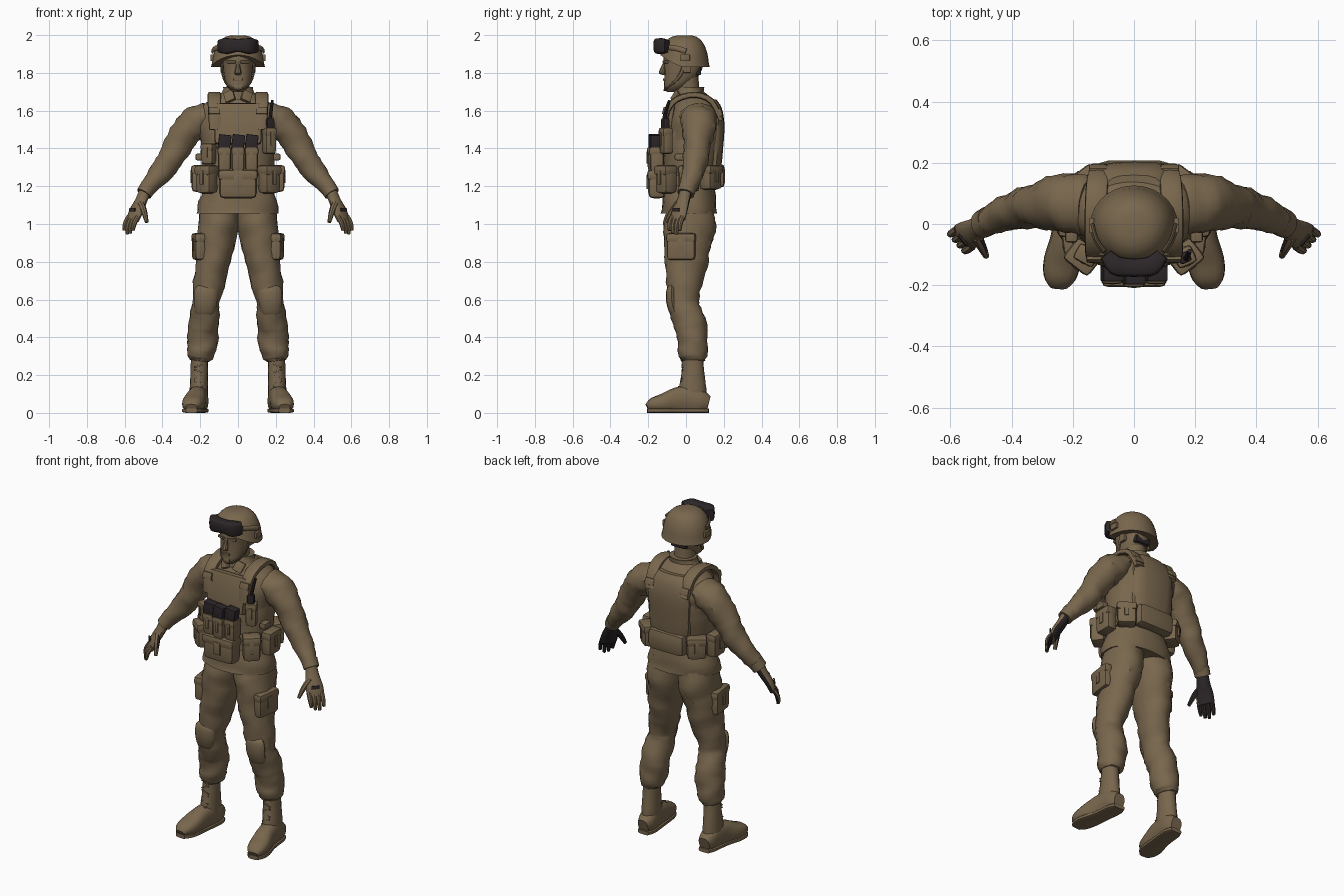
import bpy, bmesh, math, random
from mathutils import Vector, Matrix

random.seed(4)
cube = bpy.data.objects.get("Cube")
if cube:
    bpy.data.objects.remove(cube)


def material(name, colour):
    mat = bpy.data.materials.new(name)
    mat.use_nodes = True
    mat.diffuse_color = colour
    bsdf = mat.node_tree.nodes["Principled BSDF"]
    bsdf.inputs["Base Color"].default_value = colour
    bsdf.inputs["Roughness"].default_value = 0.9
    return mat


TAN = material("khaki_tan", (0.19, 0.135, 0.075, 1))
DARK = material("dark_charcoal", (0.025, 0.019, 0.021, 1))
X, Y, Z = Vector((1, 0, 0)), Vector((0, 1, 0)), Vector((0, 0, 1))


def finish(bm, name, mat=TAN, mirror=False, rule=None):
    """Turn a bmesh into one object, or into a left and right pair."""
    bmesh.ops.recalc_face_normals(bm, faces=bm.faces)
    bm.normal_update()
    if rule:
        for f in bm.faces:
            f.material_index = int(rule(f.normal))
    for side in (("left_", "right_") if mirror else ("",)):
        if side == "right_":
            bmesh.ops.scale(bm, vec=(-1, 1, 1), verts=bm.verts)
            bmesh.ops.reverse_faces(bm, faces=bm.faces)
        mesh = bpy.data.meshes.new(side + name)
        bm.to_mesh(mesh)
        mesh.materials.append(mat)
        if rule:
            mesh.materials.append(DARK)
        mesh.shade_smooth()
        mesh.set_sharp_from_angle(angle=math.radians(36))
        bpy.context.collection.objects.link(bpy.data.objects.new(side + name, mesh))
    bm.free()


def spline(rings, steps):
    """Smooth in-between rings."""
    pts = [Vector(r) for r in rings]
    out = []
    for i in range(len(pts) - 1):
        a, b, c, d = pts[max(i - 1, 0)], pts[i], pts[i + 1], pts[min(i + 2, len(pts) - 1)]
        for k in range(steps):
            t = k / steps
            out.append(b + (c - a) * t / 2 + (a - b * 2.5 + c * 2 - d / 2) * t * t
                       + (b * 1.5 - a / 2 - c * 1.5 + d / 2) * t ** 3)
    return out + [pts[-1]]


def loft(name, rings, ref=X, flat=False, n=16, steps=3, fold=0.0, power=1.0, floor=None, **kw):
    """Skin rings of (x, y, z, half width, half depth); fold adds cloth creases."""
    bm = bmesh.new()
    path = spline(rings, steps)
    loops = []
    for i, p in enumerate(path):
        ahead, behind = path[min(i + 1, len(path) - 1)], path[max(i - 1, 0)]
        t = Z if flat else Vector((ahead - behind)[:3]).normalized()
        u = (ref - t * ref.dot(t)).normalized()
        v = t.cross(u)
        bulge = random.uniform(-fold, fold)
        loop = []
        for k in range(n):
            ang = math.tau * k / n
            c, s = math.cos(ang), math.sin(ang)
            r = 1 + bulge + random.uniform(-fold, fold) + fold * math.sin(2 * ang + i)
            co = Vector(p[:3]) + u * (p[3] * r * math.copysign(abs(c) ** power, c)) \
                + v * (p[4] * r * math.copysign(abs(s) ** power, s))
            if floor is not None:
                co.z = max(co.z, floor)
            loop.append(bm.verts.new(co))
        loops.append(loop)
    for a, b in zip(loops, loops[1:]):
        for k in range(n):
            bm.faces.new((a[k], a[(k + 1) % n], b[(k + 1) % n], b[k]))
    bm.faces.new(loops[0])
    bm.faces.new(loops[-1])
    finish(bm, name, **kw)


def box(name, at, size, turn=0, lean=0, roll=0, soft=0.25, **kw):
    """Rounded block; turn is about z, lean about x, roll about y, in degrees."""
    bm = bmesh.new()
    bmesh.ops.create_cube(bm, size=1)
    bmesh.ops.scale(bm, vec=size, verts=bm.verts)
    bmesh.ops.bevel(bm, geom=bm.edges[:], offset=min(size) * soft, segments=2,
                    profile=0.6, affect="EDGES")
    rot = [Matrix.Rotation(math.radians(a), 4, ax) for a, ax in ((turn, "Z"), (lean, "X"), (roll, "Y"))]
    bm.transform(Matrix.Translation(at) @ rot[0] @ rot[1] @ rot[2])
    finish(bm, name, **kw)


def pouch(name, at, size, turn=0, **kw):
    """Pouch body with an overlapping lid and a closing tab on its outer (-y) side."""
    w, d, h = size
    box(name, at, size, turn, soft=.35, **kw)
    m = Matrix.Translation(at) @ Matrix.Rotation(math.radians(turn), 4, "Z")
    box(name + "_lid", m @ Vector((0, -d * 0.04, h * 0.33)), (w * 1.05, d * 1.04, h * 0.36), turn, soft=.35, **kw)
    box(name + "_tab", m @ Vector((0, -d * 0.54, h * 0.08)), (w * 0.22, d * 0.1, h * 0.5), turn, **kw)


# Jacket, collar and neck
loft("jacket", [(0, .015, 1.055, .218, .15), (0, .018, 1.12, .205, .143), (0, .02, 1.22, .18, .13),
                (0, .03, 1.34, .178, .135), (0, .04, 1.45, .2, .145), (0, .05, 1.55, .215, .14),
                (0, .05, 1.615, .2, .12), (0, .045, 1.66, .14, .095), (0, .025, 1.7, .08, .07)],
     flat=True, n=28, fold=.017, power=.9)
loft("collar", [(0, .025, 1.66, .105, .085), (0, .02, 1.69, .088, .075), (0, .025, 1.725, .078, .07)],
     flat=True, fold=.02)
box("collar_point", (.045, -.055, 1.675), (.055, .02, .06), turn=25, lean=-25, roll=25, mirror=True)
loft("neck", [(0, .02, 1.64, .062, .06), (0, .01, 1.72, .06, .06), (0, .005, 1.8, .06, .06)], flat=True)

# Head and face
loft("head", [(0, -.068, 1.7, .028, .035), (0, -.055, 1.728, .058, .06), (0, -.03, 1.77, .072, .085),
              (0, -.015, 1.82, .079, .1), (0, -.01, 1.88, .081, .108), (0, -.01, 1.94, .07, .09)],
     flat=True, n=20, power=.9)
loft("nose", [(0, -.11, 1.855, .01, .01), (0, -.12, 1.825, .013, .015), (0, -.128, 1.8, .018, .016),
              (0, -.115, 1.788, .012, .008)], flat=True, n=8)
box("brow", (.034, -.106, 1.858), (.05, .022, .014), turn=18, mirror=True)
box("lips", (0, -.113, 1.764), (.046, .016, .014))
box("chin", (0, -.1, 1.725), (.048, .035, .035), soft=.4)
box("ear", (.084, .005, 1.83), (.018, .04, .06), mirror=True)
box("nape", (0, .05, 1.81), (.1, .06, .045), mat=DARK)

# Helmet dome, its rim dipping from brow to ears and nape
bm = bmesh.new()
count, levels, rows = 28, 10, []
for j in range(levels):
    lift = math.pi / 2 * j / levels
    row = []
    for k in range(count):
        ang = math.tau * k / count
        back = math.sin(ang)
        rim = 1.83 + .065 * max(-back, 0) ** 1.5
        r = math.cos(lift) ** .65 * (1.04 if j == 0 else 1)
        row.append(bm.verts.new((.138 * r * math.cos(ang), -.005 + .126 * r * back,
                                 rim + (2 - rim) * math.sin(lift))))
    rows.append(row)
for a, b in zip(rows, rows[1:]):
    for k in range(count):
        bm.faces.new((a[k], a[(k + 1) % count], b[(k + 1) % count], b[k]))
bm.faces.new(rows[0])
bm.faces.new(rows[-1])
finish(bm, "helmet")
loft("chin_strap", [(.09, .0, 1.87, .012, .005), (.082, -.03, 1.79, .01, .005),
                    (.056, -.082, 1.735, .01, .005), (0, -.112, 1.708, .01, .005)], ref=Y, n=8, mirror=True)
box("helmet_cover_clip", (.138, -.005, 1.88), (.016, .05, .035), mirror=True)

# Goggles resting on the helmet
loft("goggles", [(-.092, -.1, 1.942, .022, .034), (-.06, -.135, 1.942, .032, .042), (-.02, -.142, 1.945, .03, .036),
                 (.02, -.142, 1.945, .03, .036), (.06, -.135, 1.942, .032, .042), (.092, -.1, 1.942, .022, .034)],
     ref=Y, n=16, power=.45, mat=DARK)
loft("goggle_strap", [(.095, -.09, 1.935, .006, .014), (.122, -.05, 1.93, .006, .014),
                      (.136, .0, 1.915, .006, .014)], ref=X, n=8, mirror=True)

# Arms and cuffs
loft("sleeve", [(.15, .06, 1.585, .09, .065), (.215, .068, 1.545, .098, .083), (.275, .066, 1.485, .083, .083),
                (.335, .056, 1.385, .07, .072), (.38, .046, 1.31, .064, .066), (.44, .026, 1.235, .053, .053),
                (.485, .003, 1.18, .045, .042)], ref=Y, n=18, steps=4, fold=.04, mirror=True)
loft("cuff", [(.472, .012, 1.2, .048, .045), (.498, -.002, 1.16, .046, .042)], ref=Y, mirror=True)

# Gloved hands turned half forward, with dark palms
across = Vector((.65, .75, 0))
palm = dict(ref=across, mirror=True, rule=lambda n: n.y - n.x > .55)
loft("glove", [(.49, .0, 1.18, .034, .03), (.512, -.014, 1.125, .038, .028), (.538, -.034, 1.07, .05, .025),
               (.558, -.042, 1.02, .047, .02)], n=12, **palm)
for i, finger in enumerate(("index", "middle", "ring", "little")):
    base = Vector((.553, -.045, 1.04)) + across * (i - 1.5) * .025
    tip = Vector((.58, -.06, .945 + (.02, .004, 0, .02)[i])) + across * (i - 1.5) * .024
    mid = (base + tip) / 2 + Vector((.006, -.006, 0))
    loft(finger + "_finger", [(*base, .013, .013), (*mid, .013, .013), (*tip, .009, .009)], n=8, **palm)
loft("thumb", [(.515, -.04, 1.11, .018, .02), (.497, -.075, 1.065, .016, .016), (.483, -.105, 1.01, .01, .01)],
     n=8, **palm)
box("knuckle_patch", (.56, -.053, 1.075), (.045, .008, .018), turn=49, lean=-12, mat=DARK, mirror=True)

# Trousers
loft("trouser_leg", [(.09, .02, 1.12, .1, .125), (.103, .02, 1.0, .107, .132), (.12, .008, .88, .1, .128),
                     (.14, -.003, .75, .088, .105), (.165, -.015, .62, .076, .088), (.173, -.008, .55, .074, .085),
                     (.184, .028, .45, .083, .085), (.19, .035, .36, .08, .08), (.2, .037, .3, .068, .075),
                     (.203, .037, .275, .052, .06)], n=20, steps=4, fold=.035, mirror=True)
pouch("cargo_pocket", (.208, -.025, .88), (.15, .055, .14), turn=82, mirror=True)
loft("knee_pad", [(.168, -.075, .67, .04, .012), (.17, -.078, .65, .06, .026), (.172, -.075, .59, .062, .03),
                  (.176, -.06, .53, .053, .026), (.178, -.05, .51, .04, .012)], n=12, mirror=True)

# Boots
loft("boot_shaft", [(.203, .037, .34, .045, .055), (.205, .037, .22, .046, .059), (.207, .035, .13, .049, .072),
                    (.208, .035, .05, .046, .075)], fold=.015, mirror=True)
foot = [(.206, .12, .05, .035, .04), (.206, .08, .06, .05, .06), (.211, .02, .072, .051, .072),
        (.22, -.05, .067, .053, .067), (.234, -.12, .052, .06, .05), (.243, -.175, .043, .052, .037),
        (.246, -.205, .03, .03, .018)]
loft("boot_foot", foot, power=.8, floor=.01, mirror=True)
loft("boot_sole", [(x, y, .012, w + .001, .012) for x, y, z, w, h in foot], power=.5, mirror=True)
for i in range(6):
    z = .13 + i * .03
    box("boot_lace", (.208, -.026 + .006 * (i > 1) - .012 * (i == 0), z), (.05, .009, .008),
        roll=22 * (-1) ** i, mirror=True)

# Vest: wrap, panels and shoulder straps
loft("vest_wrap", [(0, .025, 1.29, .188, .143), (0, .035, 1.38, .195, .15), (0, .045, 1.49, .195, .155),
                   (0, .05, 1.53, .17, .148)], flat=True, n=28, fold=.008, power=.9)
box("vest_front_panel", (0, -.098, 1.53), (.25, .05, .22), lean=-9, soft=.4)
loft("vest_back_panel", [(0, .13, 1.31, .13, .058), (0, .135, 1.4, .14, .062), (0, .135, 1.53, .145, .068),
                         (0, .13, 1.61, .125, .062), (0, .115, 1.66, .09, .045)], flat=True, power=.7, fold=.012)
loft("shoulder_strap", [(.12, -.115, 1.5, .032, .014), (.125, -.1, 1.6, .034, .016), (.125, -.045, 1.662, .036, .016),
                        (.125, .05, 1.684, .036, .016), (.12, .135, 1.65, .036, .016),
                        (.112, .185, 1.55, .032, .014)], n=12, power=.5, mirror=True)
box("strap_buckle", (.125, -.113, 1.6), (.06, .02, .04), lean=-15, mirror=True)
box("back_buckle", (.117, .18, 1.59), (.06, .02, .04), lean=20, mirror=True)
box("side_clip", (.205, -.03, 1.355), (.04, .06, .035), mirror=True)

# Magazines standing in their chest pouches
for i, side in enumerate(("right", "middle", "left")):
    x = (i - 1) * .072
    y = -.165 + abs(x) * .15
    pouch("magazine_pouch_" + side, (x, y, 1.342), (.07, .075, .13))
    box("magazine_" + side, (x, y - .008, 1.428), (.066, .05, .09), roll=7, mat=DARK, soft=.1)

# Radio and aerial
pouch("radio_pouch", (.165, -.105, 1.44), (.065, .06, .14), turn=25)
box("radio", (.165, -.11, 1.53), (.04, .035, .06), turn=25, mat=DARK)
loft("aerial", [(.168, -.115, 1.54, .009, .009), (.175, -.105, 1.6, .009, .009), (.182, -.088, 1.655, .007, .007)],
     n=8, mat=DARK)
pouch("utility_pouch", (-.155, -.1, 1.37), (.07, .055, .11), turn=-28)

# Belt and its pouches
loft("belt", [(0, .02, 1.2, .198, .148), (0, .02, 1.26, .198, .148)], flat=True, n=28, steps=1, power=.9)
pouch("belt_front_pouch", (0, -.155, 1.21), (.2, .09, .15))
pouch("hip_pouch", (.165, -.105, 1.235), (.1, .085, .15), turn=38, mirror=True)
pouch("side_pouch", (.213, .015, 1.24), (.11, .065, .14), turn=90, mirror=True)
pouch("rear_pouch", (.162, .13, 1.245), (.11, .08, .13), turn=142, mirror=True)
box("back_pack", (0, .165, 1.255), (.24, .085, .13), soft=.42)
